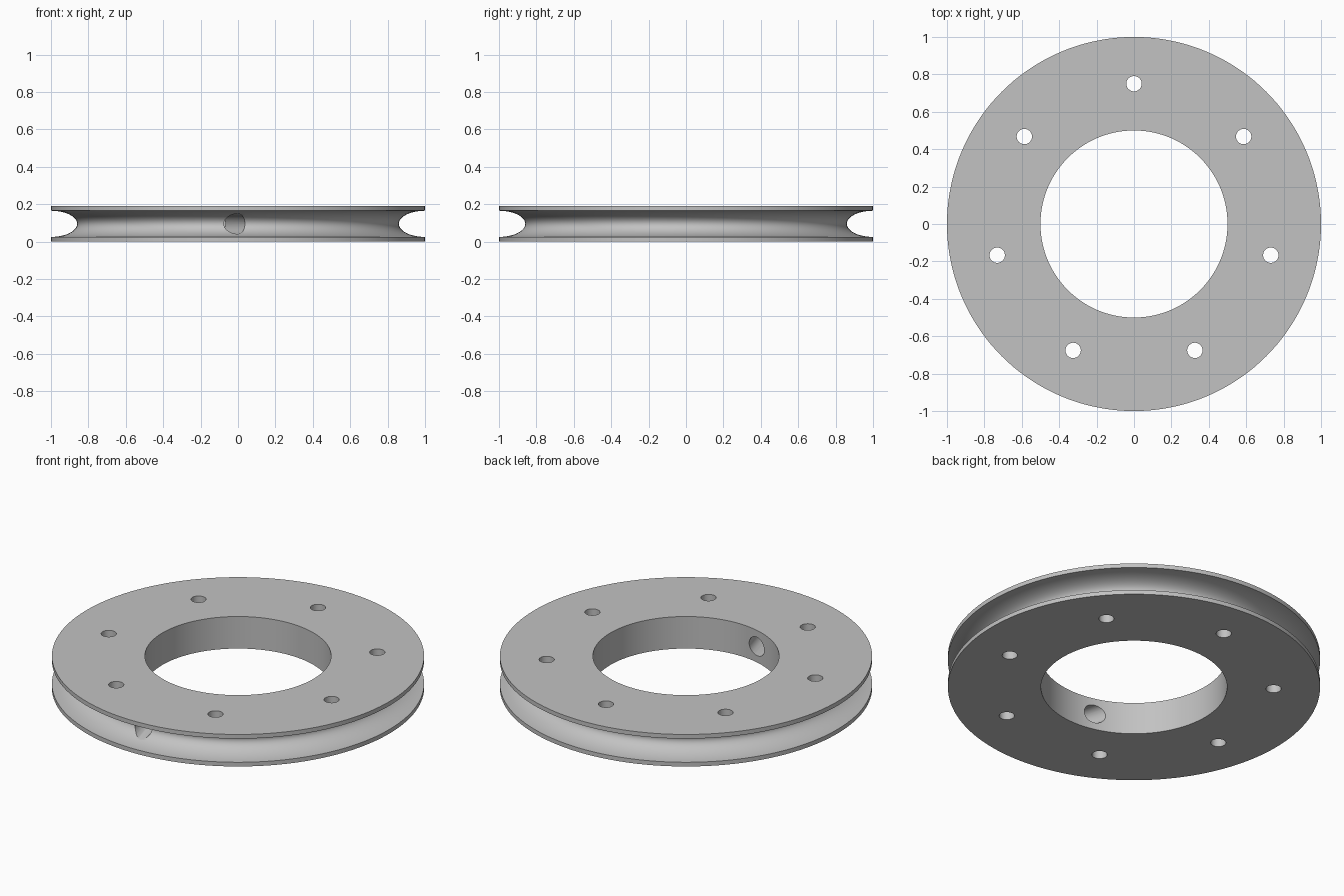
import bpy, bmesh
from math import sin, cos, pi, tau, radians
from mathutils import Matrix, Vector

cube = bpy.data.objects.get("Cube")
if cube:
    bpy.data.objects.remove(cube, do_unlink=True)

HEIGHT = 0.19
MID = HEIGHT / 2
BORE_R, OUTER_R = 0.5, 1.0
GROOVE_DEPTH, GROOVE_HALF = 0.14, 0.07

grey = bpy.data.materials.new("plain grey")
grey.use_nodes = True
grey.diffuse_color = (0.54, 0.54, 0.54, 1)
grey.node_tree.nodes["Principled BSDF"].inputs["Base Color"].default_value = grey.diffuse_color


def add_object(name, bm):
    bmesh.ops.recalc_face_normals(bm, faces=bm.faces)
    mesh = bpy.data.meshes.new(name)
    bm.to_mesh(mesh)
    bm.free()
    obj = bpy.data.objects.new(name, mesh)
    mesh.materials.append(grey)
    bpy.context.collection.objects.link(obj)
    return obj


def lathe(name, profile, steps):
    """Spin a closed (radius, z) profile about the z axis."""
    bm = bmesh.new()
    verts = [bm.verts.new((r, 0, z)) for r, z in profile]
    edges = [bm.edges.new((a, b)) for a, b in zip(verts, verts[1:] + verts[:1])]
    bmesh.ops.spin(bm, geom=verts + edges, cent=(0, 0, 0), axis=(0, 0, 1),
                   angle=tau, steps=steps, use_merge=True)
    bmesh.ops.remove_doubles(bm, verts=bm.verts, dist=1e-5)
    return add_object(name, bm)


def drill(target, matrix, radius, depth):
    """Cut a round hole through the target."""
    bm = bmesh.new()
    bmesh.ops.create_cone(bm, cap_ends=True, segments=40, radius1=radius,
                          radius2=radius, depth=depth, matrix=matrix)
    cutter = add_object("hole_cutter", bm)
    cutter.hide_render = True
    mod = target.modifiers.new("hole", 'BOOLEAN')
    mod.operation, mod.solver, mod.object = 'DIFFERENCE', 'EXACT', cutter
    bpy.context.view_layer.objects.active = target
    bpy.ops.object.modifier_apply(modifier=mod.name)
    bpy.data.objects.remove(cutter, do_unlink=True)


# Ring with a half-elliptical groove around its rim
groove = [(OUTER_R - GROOVE_DEPTH * sin(pi * i / 24), MID - GROOVE_HALF * cos(pi * i / 24))
          for i in range(25)]
profile = [(BORE_R, 0), (OUTER_R, 0)] + groove + [(OUTER_R, HEIGHT), (BORE_R, HEIGHT)]
ring = lathe("grooved_ring", profile, 144)

# Seven bolt holes
for i in range(7):
    a = pi / 2 + tau * i / 7
    drill(ring, Matrix.Translation((0.75 * cos(a), 0.75 * sin(a), MID)), 0.041, 0.5)

# Slanted cable hole from the groove into the bore
slant = radians(16)
direction = Vector((sin(slant), -cos(slant), 0))
centre = Vector((-0.019, -0.86, MID)) - direction * 0.19
drill(ring, Matrix.Translation(centre) @ direction.to_track_quat('Z', 'Y').to_matrix().to_4x4(),
      0.054, 0.56)

bpy.ops.object.select_all(action='DESELECT')
ring.select_set(True)
bpy.context.view_layer.objects.active = ring
bpy.ops.object.shade_smooth_by_angle(angle=radians(30))
